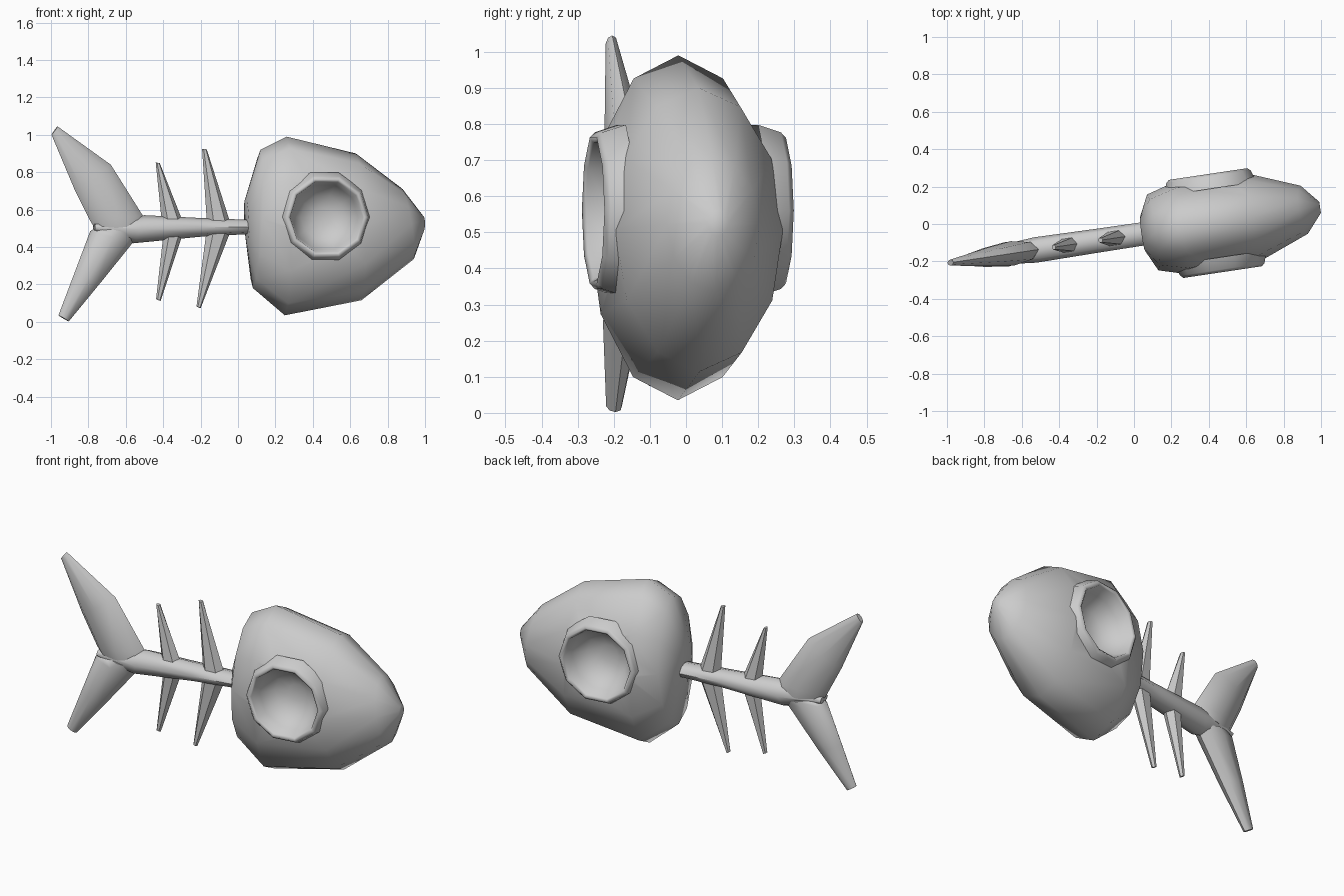
import bpy, bmesh, math
from mathutils import Matrix, Vector

cube = bpy.data.objects.get("Cube")
if cube:
    bpy.data.objects.remove(cube, do_unlink=True)

ANGLE = math.radians(8.5)
PLACE = Matrix.Translation((0, -0.06, 0)) @ Matrix.Rotation(ANGLE, 4, 'Z')

bone = bpy.data.materials.new("bone_grey")
bone.use_nodes = True
bone.diffuse_color = (0.6, 0.6, 0.6, 1)
bone.node_tree.nodes["Principled BSDF"].inputs["Base Color"].default_value = (0.6, 0.6, 0.6, 1)


def finish(name, bm):
    """Turn a bmesh built along the fish's own axis into a placed object."""
    bmesh.ops.recalc_face_normals(bm, faces=bm.faces)
    bm.transform(PLACE)
    mesh = bpy.data.meshes.new(name)
    bm.to_mesh(mesh)
    bm.free()
    mesh.materials.append(bone)
    obj = bpy.data.objects.new(name, mesh)
    bpy.context.collection.objects.link(obj)
    return obj


def smooth(obj, degrees):
    bpy.ops.object.select_all(action='DESELECT')
    obj.select_set(True)
    bpy.context.view_layer.objects.active = obj
    bpy.ops.object.shade_smooth_by_angle(angle=math.radians(degrees))


def loft(name, stations, sides):
    """Skin oval rings; each station is (x1, z1, x2, z2, half thickness)."""
    bm = bmesh.new()
    rings = []
    for x1, z1, x2, z2, half in stations:
        a = Vector((x1, 0, z1))
        b = Vector((x2, 0, z2))
        a.x /= math.cos(ANGLE)
        b.x /= math.cos(ANGLE)
        c, r = (a + b) / 2, (a - b) / 2
        rings.append([bm.verts.new(c + r * math.cos(t) + Vector((0, half * math.sin(t), 0)))
                      for t in (2 * math.pi * i / sides for i in range(sides))])
    for lower, upper in zip(rings, rings[1:]):
        for i in range(sides):
            j = (i + 1) % sides
            bm.faces.new((lower[i], lower[j], upper[j], upper[i]))
    bm.faces.new(rings[0])
    bm.faces.new(rings[-1])
    return finish(name, bm)


# Skull, from the neck to the snout
head = loft("head", [
    (0.04, 0.66, 0.05, 0.42, 0.09),
    (0.12, 0.92, 0.08, 0.18, 0.205),
    (0.26, 0.99, 0.25, 0.035, 0.25),
    (0.63, 0.90, 0.66, 0.115, 0.235),
    (0.88, 0.71, 0.94, 0.335, 0.13),
    (0.995, 0.56, 0.995, 0.49, 0.03)], 12)

# Eye sockets: cut the skull, then set a raised rim with a bowl in each opening
EYE_X, EYE_Z, EYE_SIDES = 0.44, 0.56, 10
SOCKET = [(0.25, 0.185), (0.228, 0.25), (0.212, 0.265), (0.197, 0.255),
          (0.18, 0.19), (0.12, 0.125), (0.05, 0.102)]
for side, label in ((-1, "right"), (1, "left")):
    bm = bmesh.new()
    bmesh.ops.create_cone(bm, cap_ends=True, segments=EYE_SIDES, radius1=0.205, radius2=0.205,
                          depth=0.32,
                          matrix=Matrix.Translation((EYE_X, side * 0.25, EYE_Z))
                          @ Matrix.Rotation(math.pi / 2, 4, 'X'))
    cutter = finish("eye_cutter", bm)
    cutter.hide_render = True
    mod = head.modifiers.new("eye_hole", 'BOOLEAN')
    mod.operation = 'DIFFERENCE'
    mod.solver = 'EXACT'
    mod.object = cutter
    bpy.context.view_layer.objects.active = head
    bpy.ops.object.modifier_apply(modifier=mod.name)
    bpy.data.objects.remove(cutter, do_unlink=True)

    bm = bmesh.new()
    rings = [[bm.verts.new((EYE_X + r * math.cos(t), side * y, EYE_Z + r * math.sin(t)))
              for t in (2 * math.pi * i / EYE_SIDES for i in range(EYE_SIDES))]
             for r, y in SOCKET]
    for outer, inner in zip(rings, rings[1:]):
        for i in range(EYE_SIDES):
            j = (i + 1) % EYE_SIDES
            bm.faces.new((outer[i], outer[j], inner[j], inner[i]))
    bm.faces.new(rings[-1])
    socket = finish(label + "_eye_socket", bm)
    # Normals of the open shell must face out of the skull
    outward = PLACE.to_3x3() @ Vector((0, side, 0))
    if socket.data.polygons[-1].normal.dot(outward) < 0:
        socket.data.flip_normals()
    smooth(socket, 80)
smooth(head, 55)

# Spine
smooth(loft("spine", [
    (0.075, 0.545, 0.075, 0.470, 0.062),
    (-0.20, 0.555, -0.20, 0.455, 0.064),
    (-0.50, 0.570, -0.56, 0.420, 0.068),
    (-0.77, 0.525, -0.77, 0.485, 0.045)], 8), 60)

# Ribs, above and below the spine
RIBS = {
    "front_upper_rib": [(-0.165, 0.51, -0.035, 0.51, 0.045), (-0.192, 0.925, -0.167, 0.922, 0.014)],
    "front_lower_rib": [(-0.165, 0.51, -0.03, 0.51, 0.045), (-0.222, 0.082, -0.200, 0.072, 0.014)],
    "rear_upper_rib": [(-0.405, 0.51, -0.285, 0.51, 0.045), (-0.440, 0.852, -0.418, 0.848, 0.014)],
    "rear_lower_rib": [(-0.395, 0.50, -0.285, 0.50, 0.045), (-0.438, 0.122, -0.414, 0.112, 0.014)],
}
for name, stations in RIBS.items():
    smooth(loft(name, stations, 6), 40)

# Tail flukes
smooth(loft("upper_tail_fluke", [
    (-0.50, 0.52, -0.76, 0.49, 0.060),
    (-0.51, 0.57, -0.79, 0.54, 0.066),
    (-0.68, 0.84, -0.875, 0.71, 0.050),
    (-0.965, 1.045, -0.997, 1.000, 0.016)], 8), 60)
smooth(loft("lower_tail_fluke", [
    (-0.53, 0.46, -0.75, 0.51, 0.060),
    (-0.565, 0.42, -0.79, 0.485, 0.066),
    (-0.73, 0.215, -0.875, 0.26, 0.050),
    (-0.905, 0.002, -0.960, 0.035, 0.022)], 8), 60)
